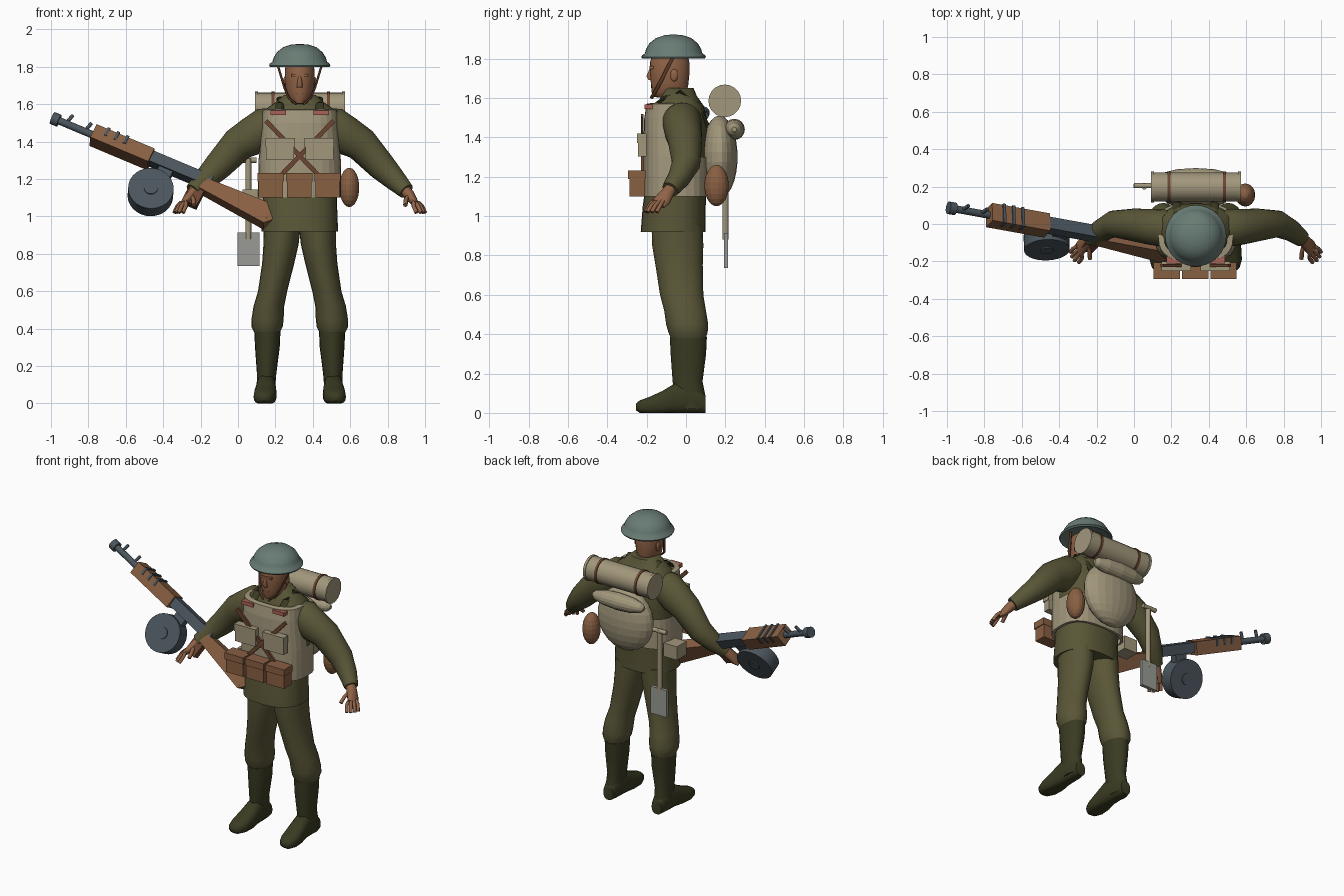
import bpy, bmesh
from math import sin, cos, pi, radians, copysign
from mathutils import Vector, Matrix

if "Cube" in bpy.data.objects:
    bpy.data.objects.remove(bpy.data.objects["Cube"], do_unlink=True)

CX = 0.33  # centre line of the figure


def material(name, r, g, b):
    m = bpy.data.materials.new(name)
    m.use_nodes = True
    m.diffuse_color = (r, g, b, 1)
    m.node_tree.nodes["Principled BSDF"].inputs["Base Color"].default_value = (r, g, b, 1)
    return m


olive = material("olive cloth", .10, .093, .038)
dark = material("dark boot", .042, .043, .016)
canvas = material("canvas", .36, .31, .2)
wood = material("brown wood and leather", .25, .115, .055)
skin = material("skin", .28, .125, .062)
gunmetal = material("gunmetal", .07, .092, .11)
helmet_green = material("helmet green", .14, .2, .175)
steel = material("pale steel", .32, .33, .3)
red = material("red buckle", .4, .12, .09)
strap = material("strap brown", .15, .06, .03)


def finish(name, bm, mat, smooth=True, angle=50):
    bmesh.ops.recalc_face_normals(bm, faces=bm.faces)
    mesh = bpy.data.meshes.new(name)
    bm.to_mesh(mesh)
    bm.free()
    mesh.materials.append(mat)
    ob = bpy.data.objects.new(name, mesh)
    bpy.context.collection.objects.link(ob)
    if smooth:
        bpy.ops.object.select_all(action="DESELECT")
        ob.select_set(True)
        bpy.context.view_layer.objects.active = ob
        bpy.ops.object.shade_smooth_by_angle(angle=radians(angle))
    return ob


def loft(name, mat, rings, mode="path", n=20, power=1, smooth=True, keep=None, floor=False):
    """Skin rings of (x, y, z, radius a, radius b); mode gives the plane they lie in."""
    bm = bmesh.new()
    pts = [Vector(r[:3]) for r in rings]
    loops = []
    for i, r in enumerate(rings):
        if mode == "z":
            a, b = Vector((1, 0, 0)), Vector((0, 1, 0))
        elif mode == "y":
            a, b = Vector((1, 0, 0)), Vector((0, 0, 1))
        else:
            t = (pts[min(i + 1, len(pts) - 1)] - pts[max(i - 1, 0)]).normalized()
            b = Vector((0, 1, 0)) if abs(t.y) < .9 else Vector((0, 0, 1))
            a = t.cross(b).normalized()
            b = a.cross(t)
        loop = []
        for k in range(n):
            c, s = cos(2 * pi * k / n), sin(2 * pi * k / n)
            c, s = (copysign(abs(q) ** power, q) for q in (c, s))
            p = pts[i] + a * c * r[3] + b * s * r[4]
            if floor:
                p.z = max(p.z, 0)
            loop.append(bm.verts.new(p))
        loops.append(loop)
    for p, q in zip(loops, loops[1:]):
        for k in range(n):
            bm.faces.new((p[k], p[k - 1], q[k - 1], q[k]))
    if keep:
        drop = [f for f in bm.faces if not keep(f.calc_center_median())]
        bmesh.ops.delete(bm, geom=drop, context="FACES")
    else:
        bm.faces.new(loops[0])
        bm.faces.new(loops[-1])
    return finish(name, bm, mat, smooth)


def tube(name, mat, points, r, rb=None, n=10, **kw):
    return loft(name, mat, [(*p, r, rb or r) for p in points], n=n, **kw)


def box(name, mat, centre, size, frame=Matrix(), taper=None):
    bm = bmesh.new()
    bmesh.ops.create_cube(bm, size=1)
    for v in bm.verts:
        far = v.co.x > 0
        v.co = Vector(centre) + Vector([c * s for c, s in zip(v.co, size)])
        if taper and far:
            v.co.y *= taper[0]
            v.co.z = taper[1] + (v.co.z - centre[2]) * taper[2]
    bm.transform(frame)
    return finish(name, bm, mat, False)


def ball(name, mat, centre, radii, seg=20, smooth=True):
    bm = bmesh.new()
    bmesh.ops.create_uvsphere(bm, u_segments=seg, v_segments=seg // 2 + 2, radius=1)
    bm.transform(Matrix.Translation(centre) @ Matrix.Diagonal((*radii, 1)))
    return finish(name, bm, mat, smooth)


def body(rows):
    """Rows of (z, half width, y centre, half depth) on the centre line."""
    return [(CX, y, z, rx, ry) for z, rx, y, ry in rows]


# Jacket, canvas vest and head
loft("jacket", olive, body([
    (.92, .205, -.065, .165), (1.05, .2, -.06, .16), (1.15, .2, -.05, .155),
    (1.35, .2, -.04, .15), (1.48, .21, -.03, .14), (1.56, .2, -.03, .12),
    (1.61, .13, -.035, .09), (1.65, .085, -.038, .076)]), "z", 28, .85)
loft("vest", canvas, body([
    (1.1, .205, -.05, .15), (1.1, .222, -.05, .165), (1.2, .222, -.05, .165), (1.3, .22, -.05, .165),
    (1.42, .21, -.055, .16), (1.5, .205, -.055, .157), (1.57, .2, -.06, .14), (1.575, .17, -.06, .11)]),
    "z", 28, .72, False, keep=lambda c: c.z < 1.3 or c.y < -.08)
loft("head", skin, body([
    (1.5, .06, -.04, .065), (1.6, .06, -.05, .07), (1.605, .045, -.085, .08), (1.63, .062, -.085, .09),
    (1.67, .074, -.083, .095), (1.72, .08, -.083, .1), (1.78, .08, -.083, .1), (1.84, .068, -.08, .085)]),
    "z", 24)
loft("nose", skin, [(CX, -.175, 1.75, .008, .01), (CX, -.186, 1.71, .014, .016),
                    (CX, -.178, 1.69, .016, .012)], "z", 10)
box("brow", skin, (CX, -.176, 1.755), (.09, .02, .014))
box("mouth", strap, (CX, -.171, 1.657), (.045, .008, .006))
loft("collar", olive, body([(1.6, .1, -.04, .09), (1.645, .082, -.035, .075), (1.645, .07, -.035, .065)]),
     "z", 20, keep=lambda c: c.y > -.1 or abs(c.x - CX) > .03)

# Helmet with a turned brim
loft("helmet", helmet_green, [(CX, -.063, z, r, r) for r, z in (
    (.13, 1.815), (.16, 1.8), (.164, 1.808), (.16, 1.817), (.146, 1.826), (.14, 1.848), (.122, 1.878),
    (.09, 1.904), (.048, 1.918), (.008, 1.922))], "z", 32)

# Paired body parts, built on each side of the centre line
for side, s in (("left", 1), ("right", -1)):
    def at(dx, y, z, *r):
        return (CX + s * dx, y, z, *r)

    loft(side + "_sleeve", olive, [
        at(.1, -.03, 1.5, .08, .09), at(.18, -.02, 1.48, .105, .1), at(.25, -.015, 1.43, .105, .095),
        at(.33, -.005, 1.385, .092, .088), at(.44, 0, 1.265, .076, .072), at(.51, -.035, 1.195, .06, .058),
        at(.57, -.08, 1.135, .044, .044)])
    loft(side + "_palm", skin, [
        at(.555, -.07, 1.15, .03, .03), at(.585, -.095, 1.115, .03, .034), at(.61, -.12, 1.08, .022, .042),
        at(.625, -.14, 1.062, .015, .04)], n=12)
    for i, (dx, y) in enumerate(((.67, -.15), (.662, -.175), (.648, -.195), (.625, -.205))):
        base = at(.632 - i * .008, -.118 - i * .016, 1.075)
        tip = at(dx, y, 1.02)
        mid = at(dx - .016, y + .02, 1.055)
        tube(f"{side}_finger_{i + 1}", skin, (base, mid, tip), .011, n=8)
    tube(side + "_thumb", skin, (at(.58, -.11, 1.11), at(.568, -.15, 1.09), at(.565, -.185, 1.06)), .012, n=8)
    ball(side + "_ear", skin, at(.08, -.06, 1.715), (.01, .02, .032), 10)

    loft(side + "_trouser_leg", olive, [
        at(.095, -.045, .95, .1, .13), at(.1, -.042, .85, .094, .13), at(.115, -.035, .75, .086, .12),
        at(.145, -.022, .6, .078, .11), at(.165, -.005, .52, .082, .106), at(.172, .006, .45, .086, .107),
        at(.175, .01, .41, .084, .1), at(.175, .013, .37, .064, .085)], "z")
    loft(side + "_boot_shaft", dark, [
        at(.173, .012, .385, .07, .094), at(.173, .012, .3, .066, .09), at(.177, .008, .16, .052, .076),
        at(.18, .018, .1, .05, .078), at(.182, .03, .02, .048, .07)], "z")
    loft(side + "_foot", dark, [
        at(.18, .1, .045, .036, .045), at(.18, .05, .07, .05, .072), at(.18, -.05, .075, .052, .08),
        at(.183, -.12, .05, .06, .062), at(.187, -.19, .036, .06, .044), at(.19, -.235, .032, .044, .032),
        at(.19, -.255, .03, .02, .016)], "y", 18, .8, floor=True)

    # Straps, buckles and canvas ammunition pouches
    tube(side + "_chin_strap", strap, (at(.118, -.065, 1.81), at(.082, -.125, 1.69),
                                       at(.06, -.155, 1.635), at(.02, -.175, 1.6)), .006, .01, 6)
    tube(side + "_shoulder_strap", dark, (at(.11, -.175, 1.55), at(.105, -.11, 1.6), at(.1, -.03, 1.632),
                                          at(.1, .06, 1.57), at(.1, .11, 1.46)), .024, .01, 8)
    box(side + "_buckle", red, at(.115, -.19, 1.555), (.085, .04, .025))
    tilt = Matrix.Translation(at(.035, -.222, 1.36)) @ Matrix.Rotation(s * radians(-46), 4, "Y")
    box(side + "_cross_strap", strap, (0, 0, 0), (.42, .014, .024), tilt)
    box(side + "_upper_pouch", canvas, at(.105, -.222, 1.355), (.15, .045, .105))
    box(side + "_upper_pouch_flap", canvas, at(.105, -.225, 1.395), (.158, .05, .05))

# Row of leather belt pouches
for i in range(3):
    x = .175 + i * .152
    box(f"belt_pouch_{i + 1}", wood, (x, -.247, 1.16), (.13, .08, .12))
    box(f"belt_pouch_flap_{i + 1}", wood, (x, -.25, 1.21), (.14, .09, .045))

# Pack, blanket rolls, flask and hip bag
ball("backpack", canvas, (CX, .17, 1.3), (.2, .092, .21), 22, False)
loft("small_roll", canvas, [(CX + d, .245, 1.44, r, r) for d, r in (
    (-.19, .012), (-.17, .03), (-.1, .048), (0, .054), (.1, .048), (.17, .03), (.19, .012))], n=16, smooth=False)
tube("blanket_roll", canvas, ((.1, .197, 1.585), (.565, .197, 1.585)), .078, n=20)
for i, x in enumerate((.1, .187, .483, .565)):
    end = i in (0, 3)
    tube(f"roll_band_{i + 1}", canvas if end else strap,
         ((x - .008, .197, 1.585), (x + .008, .197, 1.585)), .083, n=20)
ball("flask", wood, (.595, .155, 1.155), (.054, .062, .105), 18, False)
box("hip_bag", canvas, (.075, .01, 1.1), (.1, .1, .09))

# Entrenching spade
tube("spade_handle", canvas, ((.055, .2, .88), (.055, .2, 1.31)), .016, n=10)
tube("spade_grip", canvas, ((.0, .205, 1.3), (.1, .205, 1.3)), .014, n=10)
box("spade_blade", steel, (.055, .203, .825), (.118, .022, .18))

# Rifle, laid out along its own axes: x to the butt, y to the near side, z up
u = Vector((1, -.18, -.42)).normalized()
v = Vector((.41, .43, .8))
v = (v - u * v.dot(u)).normalized()
w = v.cross(u)
G = Matrix.Translation((-.62, .02, 1.37)) @ Matrix((u, w, v)).transposed().to_4x4()


def rod(name, mat, p, q, r, n=14):
    ob = tube(name, mat, (p, q), r, n=n)
    ob.data.transform(G)


box("rifle_handguard", wood, (0, 0, 0), (.34, .105, .085), G)
box("rifle_receiver", gunmetal, (.34, 0, .005), (.36, .07, .065), G)
box("rifle_rear_sight", gunmetal, (.46, 0, .05), (.05, .03, .04), G)
box("rifle_stock", wood, (.68, 0, -.025), (.4, .07, .07), G, (1.15, -.045, 1.75))
box("rifle_butt", wood, (.895, 0, -.045), (.03, .08, .122), G, (.9, -.035, .6))
box("rifle_grip", strap, (.47, 0, -.1), (.08, .05, .12), G)
rod("rifle_barrel", gunmetal, (-.4, 0, 0), (-.16, 0, 0), .02)
rod("rifle_muzzle", gunmetal, (-.41, 0, 0), (-.37, 0, 0), .034)
for i, a in enumerate((-.33, -.22)):
    rod(f"rifle_sight_{i + 1}", gunmetal, (a, 0, 0), (a + .012, 0, .06), .01, 8)
for i in range(3):
    box(f"rifle_vent_{i + 1}", gunmetal, (-.1 + i * .055, 0, .025), (.016, .114, .05), G)
rod("drum_magazine", gunmetal, (.25, -.045, -.18), (.25, .045, -.18), .122, 28)
rod("drum_hub", gunmetal, (.25, -.052, -.18), (.25, .052, -.18), .037, 16)
box("drum_feed", gunmetal, (.27, 0, -.05), (.08, .05, .08), G)
